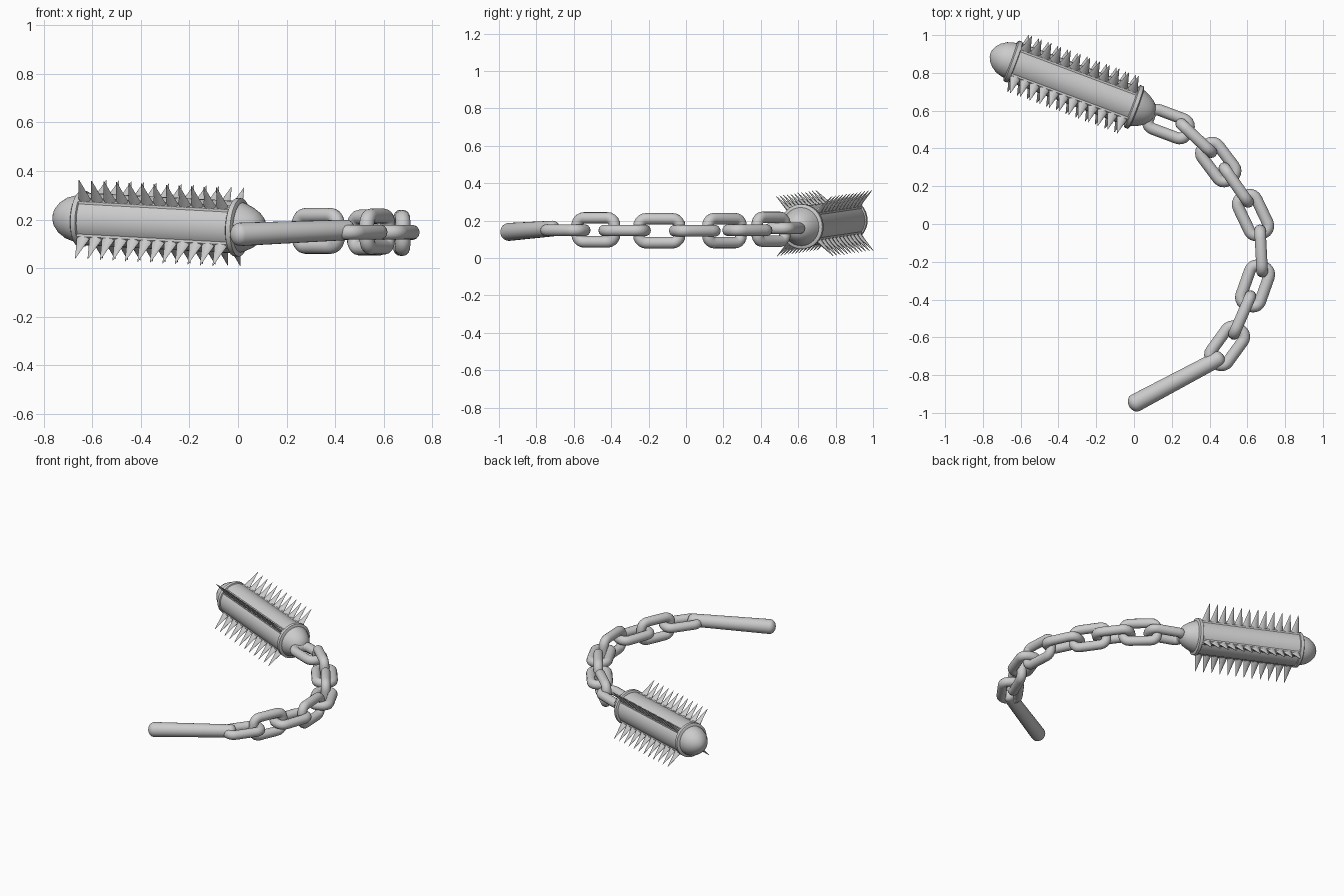
import bpy, bmesh
from math import sin, cos, pi, radians
from mathutils import Vector, Matrix

if "Cube" in bpy.data.objects:
    bpy.data.objects.remove(bpy.data.objects["Cube"])


def finish(name, bm, matrix, angle=40):
    bmesh.ops.recalc_face_normals(bm, faces=bm.faces[:])
    me = bpy.data.meshes.new(name)
    bm.to_mesh(me)
    bm.free()
    ob = bpy.data.objects.new(name, me)
    bpy.context.collection.objects.link(ob)
    ob.matrix_world = matrix
    bpy.ops.object.select_all(action='DESELECT')
    ob.select_set(True)
    bpy.context.view_layer.objects.active = ob
    bpy.ops.object.shade_smooth_by_angle(angle=radians(angle))
    return ob


def skin(bm, rings, closed=False):
    """Join successive rings of vertices; cap the ends when open."""
    n, k = len(rings), len(rings[0])
    for i in range(n if closed else n - 1):
        a, b = rings[i], rings[(i + 1) % n]
        for j in range(k):
            bm.faces.new((a[j], a[(j + 1) % k], b[(j + 1) % k], b[j]))
    if not closed:
        bm.faces.new(rings[0])
        bm.faces.new(rings[-1])


def lathe(name, profile, matrix, seg=32):
    """Turn (distance along x, radius) pairs around the local x axis."""
    bm = bmesh.new()
    rings = [[bm.verts.new((s, r * cos(2 * pi * j / seg), r * sin(2 * pi * j / seg)))
              for j in range(seg)] for s, r in profile]
    skin(bm, rings)
    return finish(name, bm, matrix)


def frame(a, b):
    """Matrix at a whose x axis points to b and whose y axis is level."""
    x = (b - a).normalized()
    y = Vector((0, 0, 1)).cross(x).normalized()
    z = x.cross(y)
    m = Matrix((x, y, z)).transposed().to_4x4()
    m.translation = a
    return m


# Spiked head: core, collars and rounded ends
left, right = Vector((-0.64, 0.86, 0.203)), Vector((0.0, 0.62, 0.168))
L = (right - left).length
H = frame(left, right)
lathe("head_core", [(0, 0.108), (L, 0.108)], H)
for name, s, r in (("rear_collar", 0, 0.115), ("front_collar", L, 0.120)):
    lathe(name, [(s - 0.016, r - 0.012), (s - 0.010, r), (s + 0.010, r),
                 (s + 0.016, r - 0.012)], H)
lathe("rear_dome", [(0, 0.098), (-0.03, 0.096), (-0.065, 0.085), (-0.095, 0.065),
                    (-0.115, 0.042), (-0.125, 0.02), (-0.128, 0.003)], H)
lathe("front_nose", [(L, 0.108), (L + 0.03, 0.098), (L + 0.06, 0.084), (L + 0.085, 0.068),
                     (L + 0.105, 0.048), (L + 0.115, 0.025), (L + 0.117, 0.003)], H)

# Four rows of flattened thorns on ridge strips
THORN = [(0.100, 0.028, 0.016), (0.122, 0.026, 0.013), (0.145, 0.020, 0.009),
         (0.180, 0.012, 0.006), (0.228, 0.001, 0.001)]
for row in range(4):
    M = H @ Matrix.Rotation(radians(45 + 90 * row), 4, 'X')
    bm = bmesh.new()
    for i in range(12):
        s = 0.037 + 0.055 * i
        skin(bm, [[bm.verts.new((s + w * cos(2 * pi * j / 8), t * sin(2 * pi * j / 8), h))
                   for j in range(8)] for h, w, t in THORN])
    finish(f"thorn_row_{row + 1}", bm, M)
    bm = bmesh.new()
    skin(bm, [[bm.verts.new((s, y, h)) for y, h in
               ((-0.024, 0.1), (-0.012, 0.114), (0.012, 0.114), (0.024, 0.1))]
              for s in (0.01, L - 0.01)])
    finish(f"thorn_ridge_{row + 1}", bm, M)


# Chain links: rounded rectangles swept with a round section
def link(name, x, y, z, heading, upright, length=0.28, rod=0.031):
    width = 0.19 if upright else 0.168
    hx, hy, c = length / 2 - rod, width / 2 - rod, 0.04
    bm, rings = bmesh.new(), []
    for q, (sx, sy) in enumerate(((1, 1), (-1, 1), (-1, -1), (1, -1))):
        for k in range(6):
            a = pi / 2 * (q + k / 5)
            out = Vector((cos(a), sin(a), 0))
            p = Vector((sx * (hx - c), sy * (hy - c), 0)) + out * c
            rings.append([bm.verts.new(p + rod * (out * cos(t) + Vector((0, 0, sin(t)))))
                          for t in (2 * pi * j / 14 for j in range(14))])
    skin(bm, rings, closed=True)
    m = Matrix.Translation((x, y, z)) @ Matrix.Rotation(radians(heading), 4, 'Z')
    if upright:
        m = m @ Matrix.Rotation(pi / 2, 4, 'X')
    finish(name, bm, m, 60)


LINKS = [(0.182, 0.529, 0.158, -20.6), (0.33, 0.455, 0.153, -43), (0.446, 0.328, 0.148, -53),
         (0.541, 0.206, 0.146, -55), (0.63, 0.047, 0.145, -64.5), (0.673, -0.143, 0.145, -87),
         (0.641, -0.328, 0.147, -109.5), (0.573, -0.482, 0.15, -113.5), (0.493, -0.645, 0.148, -126)]
for i, (x, y, z, heading) in enumerate(LINKS):
    link(f"chain_link_{i + 1}", x, y, z, heading, i % 2 == 1)

# Grip bar at the free end of the chain, with rounded ends
a, b = Vector((0.446, -0.714, 0.157)), Vector((0.008, -0.947, 0.139))
n = (b - a).length
r0, r1 = 0.042, 0.048
prof = [(-0.8 * r0 * cos(t), max(r0 * sin(t), 0.002)) for t in (pi / 2 * k / 6 for k in range(7))]
prof += [(n + 0.8 * r1 * sin(t), max(r1 * cos(t), 0.002)) for t in (pi / 2 * k / 6 for k in range(7))]
lathe("grip_bar", prof, frame(a, b), 24)
